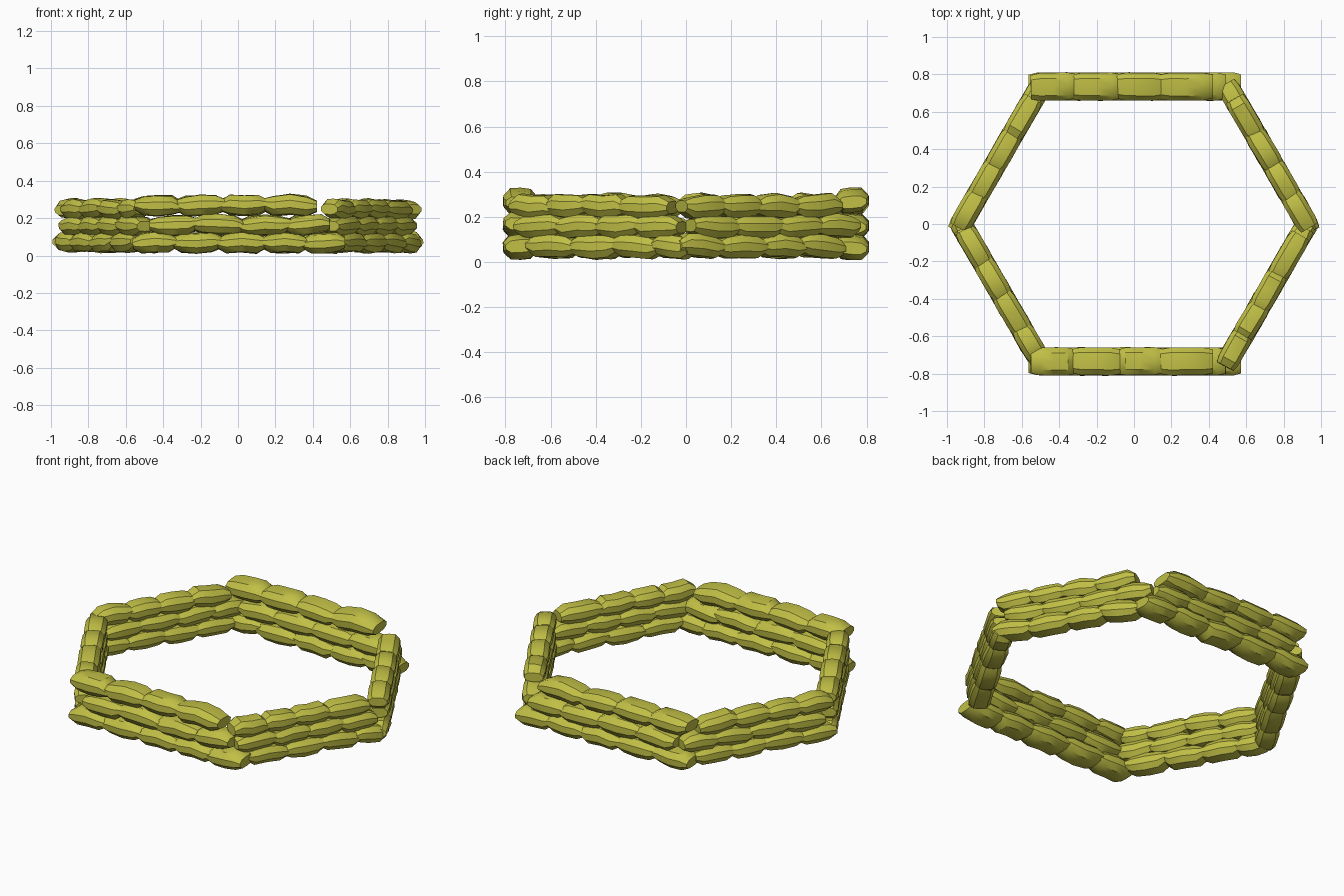
import bpy, bmesh, math, random
from mathutils import Vector, Matrix

if "Cube" in bpy.data.objects:
    bpy.data.objects.remove(bpy.data.objects["Cube"])

random.seed(4)
mat = bpy.data.materials.new("olive_sack")
mat.diffuse_color = (0.53, 0.52, 0.06, 1)
mat.use_nodes = True
mat.node_tree.nodes["Principled BSDF"].inputs["Base Color"].default_value = mat.diffuse_color

# unit cross-section of a stuffed sack: flattened octagon
SECTION = [(1, -.35), (1, .35), (.62, .92), (0, 1), (-.62, .92),
           (-1, .35), (-1, -.35), (-.62, -.92), (0, -1), (.62, -.92)]
# rings along the sack: position, width scale, height scale
RINGS = [(-1, .86, .5), (-.62, 1, .93), (0, 1, 1), (.62, 1, .93), (1, .86, .5)]


def add_sack(bm, a, b, width, height):
    """One sack running from point a to point b, slightly irregular."""
    a, b = Vector(a), Vector(b)
    d = b - a
    half = d.length / 2 + 0.012
    rot = (Matrix.Rotation(math.atan2(d.y, d.x) + random.uniform(-.03, .03), 4, 'Z')
           @ Matrix.Rotation(random.uniform(-.05, .05), 4, 'Y')
           @ Matrix.Rotation(random.uniform(-.08, .08), 4, 'X'))
    m = Matrix.Translation((a + b) / 2) @ rot
    rings = []
    for t, sy, sz in RINGS:
        lift = random.uniform(-.006, .006)
        k = random.uniform(.95, 1.03)
        rings.append([bm.verts.new(m @ Vector((t * half, y * sy * width / 2,
                                               z * sz * k * height / 2 + lift)))
                      for y, z in SECTION])
    n = len(SECTION)
    for r, s in zip(rings, rings[1:]):
        for i in range(n):
            j = (i + 1) % n
            bm.faces.new((r[i], r[j], s[j], s[i]))
    bm.faces.new(rings[0][::-1])
    bm.faces.new(rings[-1])


def build_wall(name, rows, place, width, height):
    """rows: list of (z, joint positions along the wall)."""
    bm = bmesh.new()
    for z, joints in rows:
        for u, v in zip(joints, joints[1:]):
            add_sack(bm, (*place(u), z), (*place(v), z), width, height)
    bmesh.ops.recalc_face_normals(bm, faces=bm.faces)
    me = bpy.data.meshes.new(name)
    bm.to_mesh(me)
    bm.free()
    ob = bpy.data.objects.new(name, me)
    me.materials.append(mat)
    bpy.context.collection.objects.link(ob)
    bpy.context.view_layer.objects.active = ob
    ob.select_set(True)
    bpy.ops.object.shade_smooth_by_angle(angle=math.radians(35))
    ob.select_set(False)


# straight front and back walls
STRAIGHT = [(.068, [-.55, -.34, -.10, .14, .36, .56]),
            (.162, [-.53, -.46, -.23, .02, .27, .48]),
            (.268, [-.54, -.32, -.08, .145, .41])]
STRAIGHT[1] = (.162, [-.46, -.23, .02, .27, .48])
for name, s in (("front_wall", -1), ("back_wall", 1)):
    build_wall(name, STRAIGHT, lambda x, s=s: (x, s * .735), .148, .112)

# slanted side walls, joints measured along y
NEAR = [(.07, [-.68, -.49, -.30, -.12, .015]),
        (.158, [-.73, -.55, -.37, -.20, -.03]),
        (.248, [-.75, -.59, -.44, -.27, -.07])]
FAR = [(.07, [.06, .14, .33, .50, .68]),
       (.158, [.03, .21, .40, .58, .74]),
       (.248, [-.01, .15, .31, .48, .66])]
FAR[0] = (.07, [-.03, .14, .33, .50, .68])
NEAR_LEFT = NEAR[:2] + [(.248, [-.70, -.57, -.38, -.21, -.04])]


def slant(side, end):
    return lambda y: (side * (.925 - .577 * y * end), y)


build_wall("right_front_wall", NEAR, slant(1, -1), .118, .108)
build_wall("right_back_wall", FAR, slant(1, 1), .118, .108)
build_wall("left_front_wall", NEAR_LEFT, slant(-1, -1), .118, .108)
build_wall("left_back_wall", FAR, slant(-1, 1), .118, .108)
